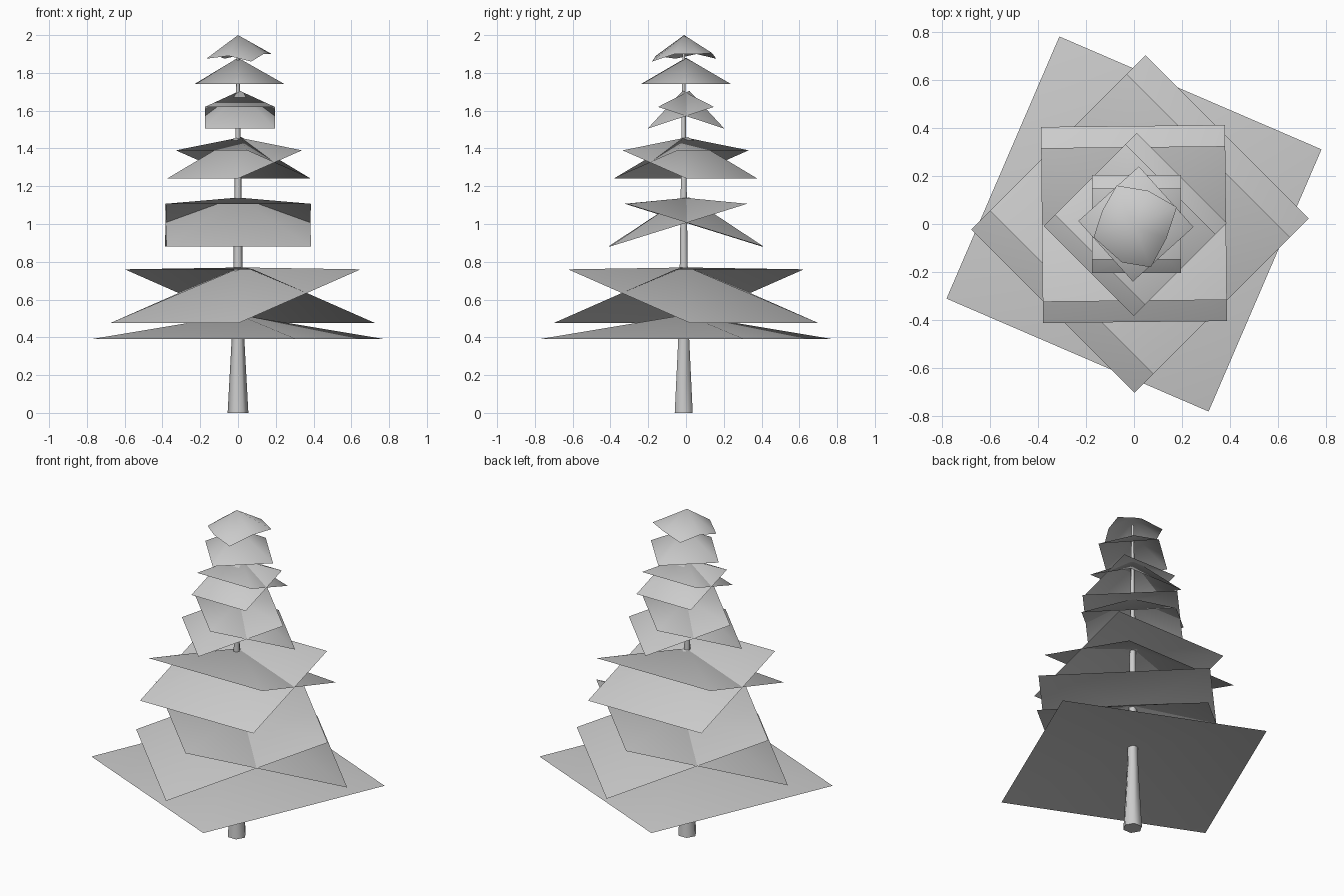
import bpy, math
from mathutils import Vector, Matrix

if "Cube" in bpy.data.objects:
    bpy.data.objects.remove(bpy.data.objects["Cube"])

grey = bpy.data.materials.new("light_grey")
grey.diffuse_color = (0.6, 0.6, 0.6, 1)
grey.use_nodes = True
grey.node_tree.nodes["Principled BSDF"].inputs["Base Color"].default_value = grey.diffuse_color


def build(name, verts, faces):
    mesh = bpy.data.meshes.new(name)
    mesh.from_pydata(verts, [], faces)
    mesh.materials.append(grey)
    mesh.update()
    for p in mesh.polygons:
        p.use_smooth = True
    obj = bpy.data.objects.new(name, mesh)
    bpy.context.collection.objects.link(obj)
    return obj


def canopy(name, ring, apex):
    """Thin open pyramid: a rim of points joined to a raised apex."""
    n = len(ring)
    return build(name, list(ring) + [apex], [(i, (i + 1) % n, n) for i in range(n)])


def level_tier(name, cx, cy, radius, angle, z_rim, z_apex):
    ring = []
    for i in range(4):
        a = math.radians(angle + 90 * i)
        ring.append((cx + radius * math.cos(a), cy + radius * math.sin(a), z_rim))
    canopy(name, ring, (0, 0, z_apex))


def crossed_tier(name, cx, cy, angle, half, low, z_low, high, z_high, z_apex):
    """Two tilted pyramids crossing each other, each low on opposite sides."""
    for k, side in enumerate(("front", "back")):
        rot = Matrix.Rotation(math.radians(angle + 180 * k), 3, 'Z')
        off = Vector((cx, cy, 0))
        # local +x points towards the drooping edge
        local = [(low, -half, z_low), (low, half, z_low),
                 (-high, half, z_high), (-high, -half, z_high)]
        ring = [rot @ Vector(p) + off for p in local]
        apex = rot @ Vector((0.018, 0, z_apex)) + off
        canopy(name + "_" + side, ring, apex)


# trunk: tapered, stacked six-sided rings
SIDES = 6
profile = [(0, 0.055), (0.4, 0.033), (0.8, 0.024), (1.2, 0.018), (1.95, 0.007)]
verts = [(r * math.cos(math.tau * i / SIDES), -0.012 + r * math.sin(math.tau * i / SIDES), z)
         for z, r in profile for i in range(SIDES)]
faces = [(j * SIDES + i, j * SIDES + (i + 1) % SIDES,
          (j + 1) * SIDES + (i + 1) % SIDES, (j + 1) * SIDES + i)
         for j in range(len(profile) - 1) for i in range(SIDES)]
faces.append(tuple(reversed(range(SIDES))))
trunk = build("trunk", verts, faces)
bpy.context.view_layer.objects.active = trunk
trunk.select_set(True)
bpy.ops.object.shade_smooth_by_angle(angle=math.radians(65))

# branch tiers from bottom to top
level_tier("bottom_branches", 0, 0, 0.84, 21.7, 0.39, 0.52)
crossed_tier("wide_branches", 0.025, 0, 225, 0.48, 0.513, 0.475, 0.403, 0.76, 0.77)
crossed_tier("middle_branches", 0, 0, 270.6, 0.383, 0.408, 0.88, 0.32, 1.107, 1.14)
crossed_tier("upper_branches", 0.005, -0.002, 225, 0.265, 0.274, 1.24, 0.207, 1.39, 1.46)
crossed_tier("small_branches", 0.01, 0, 270, 0.185, 0.203, 1.505, 0.148, 1.62, 1.705)
level_tier("high_branches", 0.008, 0, 0.24, -3, 1.74, 1.88)

# crown: rim with drooping corners and raised edge middles
canopy("crown", [(0.178, 0.07, 1.90), (0.06, 0.138, 1.905), (-0.072, 0.16, 1.875),
                 (-0.132, 0.055, 1.90), (-0.168, -0.055, 1.875), (-0.05, -0.16, 1.89),
                 (0.07, -0.18, 1.86), (0.135, -0.06, 1.90)], (0, -0.01, 2.0))
